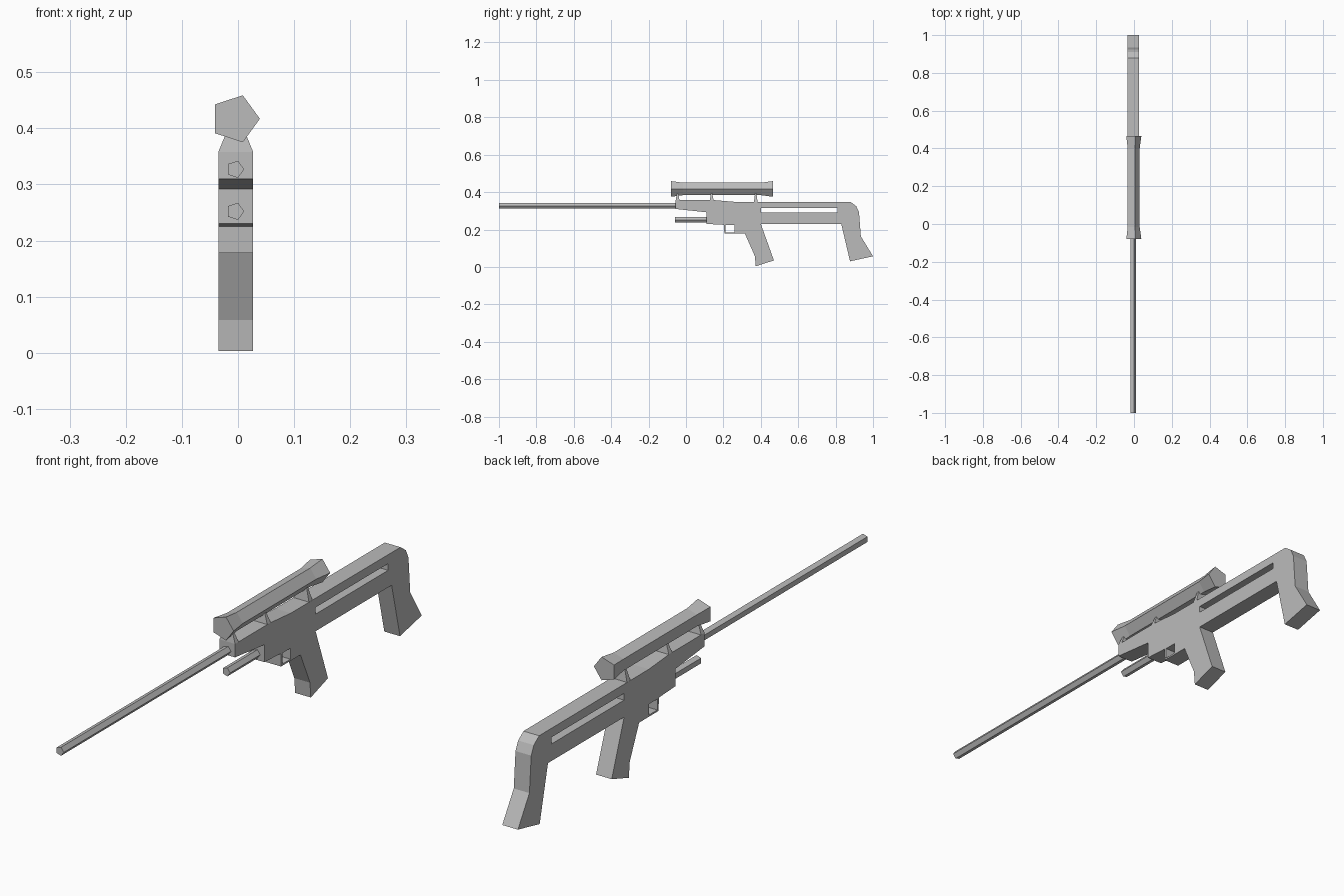
import bpy, bmesh, math
from mathutils import Vector

if "Cube" in bpy.data.objects:
    bpy.data.objects.remove(bpy.data.objects["Cube"], do_unlink=True)

grey = bpy.data.materials.new("plain grey")
grey.use_nodes = True
COLOUR = (0.5, 0.5, 0.5, 1)
grey.diffuse_color = COLOUR
grey.node_tree.nodes["Principled BSDF"].inputs["Base Color"].default_value = COLOUR

LEFT, RIGHT = 0.027, -0.035      # side planes of the body
AXIS_X = -0.005                  # shared axis of the tubes


def finish(name, bm):
    bmesh.ops.recalc_face_normals(bm, faces=bm.faces)
    mesh = bpy.data.meshes.new(name)
    bm.to_mesh(mesh)
    bm.free()
    mesh.materials.append(grey)
    obj = bpy.data.objects.new(name, mesh)
    bpy.context.collection.objects.link(obj)
    return obj


def side_plate(name, loops):
    """Fill (y, z) outlines, the first outer and the rest holes, and extrude across x."""
    bm = bmesh.new()
    edges = []
    for loop in loops:
        verts = [bm.verts.new((RIGHT, y, z)) for y, z in loop]
        edges += [bm.edges.new((v, verts[i - 1])) for i, v in enumerate(verts)]
    bmesh.ops.triangle_fill(bm, edges=edges, use_beauty=True, normal=Vector((1, 0, 0)))
    result = bmesh.ops.extrude_face_region(bm, geom=bm.faces[:], use_keep_orig=True)
    moved = [g for g in result["geom"] if isinstance(g, bmesh.types.BMVert)]
    bmesh.ops.translate(bm, verts=moved, vec=(LEFT - RIGHT, 0, 0))
    return finish(name, bm)


def loft(name, rings):
    """Skin a list of equal rings of points and cap both ends."""
    bm = bmesh.new()
    rows = [[bm.verts.new(p) for p in ring] for ring in rings]
    n = len(rows[0])
    for a, b in zip(rows, rows[1:]):
        for i in range(n):
            j = (i + 1) % n
            bm.faces.new((a[i], a[j], b[j], b[i]))
    bm.faces.new(rows[0])
    bm.faces.new(rows[-1])
    return finish(name, bm)


def tube(name, z, sections):
    """Five-sided tube along y from (y, radius) sections."""
    turn = [math.tau * i / 5 for i in range(5)]
    return loft(name, [[(AXIS_X + r * math.cos(t), y, z + r * math.sin(t)) for t in turn]
                       for y, r in sections])


def mount(name, y, base_z):
    """Wedge that carries the sight, tapering upwards."""
    rings = []
    for z, x0, x1, half in ((base_z, RIGHT, LEFT, 0.01), (0.392, -0.021, 0.013, 0.004)):
        rings.append([(x0, y - half, z), (x1, y - half, z),
                      (x1, y + half, z), (x0, y + half, z)])
    return loft(name, rings)


# Body, grip, trigger guard and stock in one outline
outline = [(-0.055, 0.31), (-0.055, 0.358), (0.14, 0.358), (0.26, 0.348),
           (0.88, 0.347), (0.91, 0.325), (0.925, 0.293), (0.935, 0.163),
           (1.0, 0.057), (0.877, 0.03), (0.83, 0.23), (0.40, 0.23),
           (0.47, 0.035), (0.373, 0.003), (0.368, 0.058), (0.315, 0.178),
           (0.205, 0.178), (0.203, 0.225), (0.11, 0.23), (0.11, 0.292)]
stock_slot = [(0.40, 0.291), (0.40, 0.315), (0.81, 0.315), (0.81, 0.291)]
guard_hole = [(0.212, 0.184), (0.212, 0.223), (0.258, 0.223), (0.258, 0.184)]
side_plate("body_and_stock", [outline, stock_slot, guard_hole])

# Long and short tubes at the front
tube("barrel", 0.327, [(-1.0, 0.016), (-0.05, 0.016)])
tube("lower_tube", 0.252, [(-0.06, 0.016), (0.115, 0.016)])

# Sight with flared ends
tube("scope", 0.417, [(-0.08, 0.044), (-0.015, 0.035), (0.40, 0.035), (0.465, 0.044)])

# Sight mounts
mount("front_mount", -0.045, 0.358)
mount("middle_mount", 0.137, 0.357)
mount("rear_mount", 0.373, 0.346)
